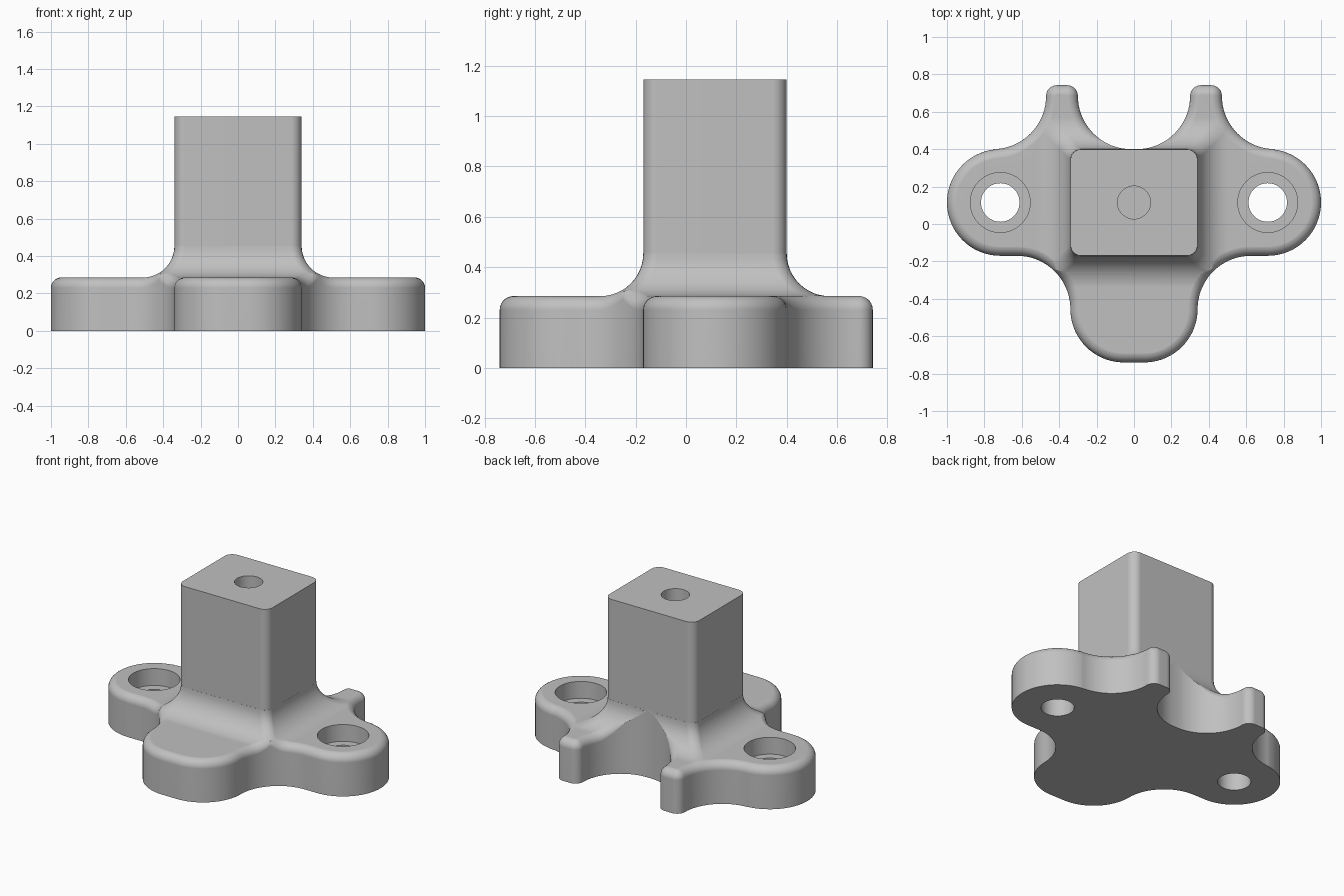
import bpy, bmesh
from math import sin, cos, pi, radians, sqrt

if "Cube" in bpy.data.objects:
    bpy.data.objects.remove(bpy.data.objects["Cube"])

grey = bpy.data.materials.new("light_grey")
grey.use_nodes = True
colour = (0.53, 0.53, 0.53, 1)
grey.diffuse_color = colour
grey.node_tree.nodes["Principled BSDF"].inputs["Base Color"].default_value = colour

HX, HY, CY = 0.34, 0.285, 0.115      # column half sizes and centre
TOP, HEIGHT = 0.285, 1.145           # base and total height
FLARE, EDGE = 0.17, 0.055            # foot fillet and base edge radius
EAR = 0.715                          # screw hole position


def loft(name, rings):
    """Closed solid through rings of equal point count."""
    bm = bmesh.new()
    vs = [[bm.verts.new(p) for p in ring] for ring in rings]
    n = len(vs[0])
    for a, b in zip(vs, vs[1:]):
        for i in range(n):
            j = (i + 1) % n
            bm.faces.new((a[i], a[j], b[j], b[i]))
    bm.faces.new(vs[0][::-1])
    bm.faces.new(vs[-1])
    bmesh.ops.recalc_face_normals(bm, faces=bm.faces)
    mesh = bpy.data.meshes.new(name)
    bm.to_mesh(mesh)
    bm.free()
    mesh.materials.append(grey)
    ob = bpy.data.objects.new(name, mesh)
    bpy.context.collection.objects.link(ob)
    return ob


def rounded_rect(grow, z, r=0.057, steps=6):
    pts = []
    for q, (sx, sy) in enumerate(((1, 1), (-1, 1), (-1, -1), (1, -1))):
        for i in range(steps + 1):
            a = (q + i / steps) * pi / 2
            pts.append((sx * (HX + grow - r) + r * cos(a),
                        CY + sy * (HY + grow - r) + r * sin(a), z))
    return pts


def cylinder(name, x, r, z0, z1):
    ring = [(x + r * cos(i * pi / 32), CY + r * sin(i * pi / 32)) for i in range(64)]
    return loft(name, [[(px, py, z) for px, py in ring] for z in (z0, z1)])


def combine(target, tool, operation):
    mod = target.modifiers.new(operation.lower(), 'BOOLEAN')
    mod.operation, mod.solver, mod.object = operation, 'EXACT', tool
    bpy.context.view_layer.objects.active = target
    bpy.ops.object.modifier_apply(modifier=mod.name)
    bpy.data.objects.remove(tool)


def surface_height(x, y):
    """Height of the base top, including the flare around the column."""
    e = min(max(abs(x) - HX, abs(y - CY) - HY, 0), FLARE)
    return TOP + FLARE - sqrt(FLARE ** 2 - (FLARE - e) ** 2)


# Base outline, right half: centre, radius, start and end angle, convex or concave
arcs = [(0.055, -0.455, 0.285, -90, 0, 1),
        (0.625, -0.455, 0.285, 180, 90, -1),
        (EAR, CY, 0.285, -90, 90, 1),
        (0.755, 0.685, 0.285, 270, 180, -1),
        (0.413, 0.685, 0.057, 0, 90, 1),
        (0.357, 0.685, 0.057, 90, 180, 1),
        (0.015, 0.685, 0.285, 0, -90, -1)]
half = []
for cx, cy, r, a0, a1, s in arcs:
    n = 32 if abs(a1 - a0) > 90 else 18 if r > 0.1 else 8
    for i in range(n + 1):
        a = radians(a0 + (a1 - a0) * i / n)
        p = (cx + r * cos(a), cy + r * sin(a), s * cos(a), s * sin(a))
        if not half or abs(p[0] - half[-1][0]) + abs(p[1] - half[-1][1]) > 0.001:
            half.append(p)
outline = half + [(-x, y, -nx, ny) for x, y, nx, ny in reversed(half)]

# Envelope with rounded upper edge that fades out where the flare rises
rings = [[(x, y, 0) for x, y, nx, ny in outline]]
STEPS = 7
for i in range(STEPS + 1):
    a = i / STEPS * pi / 2
    ring = []
    for x, y, nx, ny in outline:
        k = max(0.03, 1 - (surface_height(x, y) - TOP) / 0.06)
        d = EDGE * k * (1 - cos(a))
        px, py = x - nx * d, y - ny * d
        ring.append((px, py, surface_height(px, py) - EDGE * k * (1 - sin(a)) + 0.0005))
    rings.append(ring)
rings.append([(x, y, 1) for x, y, z in rings[-1]])
envelope = loft("envelope", rings)

# Slab with flared foot, trimmed to the envelope
levels = [rounded_rect(2, -0.1), rounded_rect(2, TOP)]
for i in range(13):
    a = (1 - i / 12) * pi / 2
    levels.append(rounded_rect(FLARE * (1 - cos(a)), TOP + FLARE * (1 - sin(a))))
body = loft("mounting_bracket", levels)
combine(body, envelope, 'INTERSECT')

# Square column
column = loft("column", [rounded_rect(-0.0005, z) for z in (0.05, HEIGHT)])
combine(body, column, 'UNION')

# Blind hole in the column, counterbored screw holes in the ears
combine(body, cylinder("column_hole", 0, 0.088, 0.6, 1.3), 'DIFFERENCE')
for side in (-1, 1):
    combine(body, cylinder("screw_hole", side * EAR, 0.103, -0.1, 0.5), 'DIFFERENCE')
    combine(body, cylinder("counterbore", side * EAR, 0.16, 0.17, 0.5), 'DIFFERENCE')

# Smooth shading with crisp edges
bpy.ops.object.select_all(action='DESELECT')
body.select_set(True)
bpy.context.view_layer.objects.active = body
bpy.ops.object.shade_smooth_by_angle(angle=radians(30))
normals = body.modifiers.new("weighted_normals", 'WEIGHTED_NORMAL')
normals.keep_sharp = True
